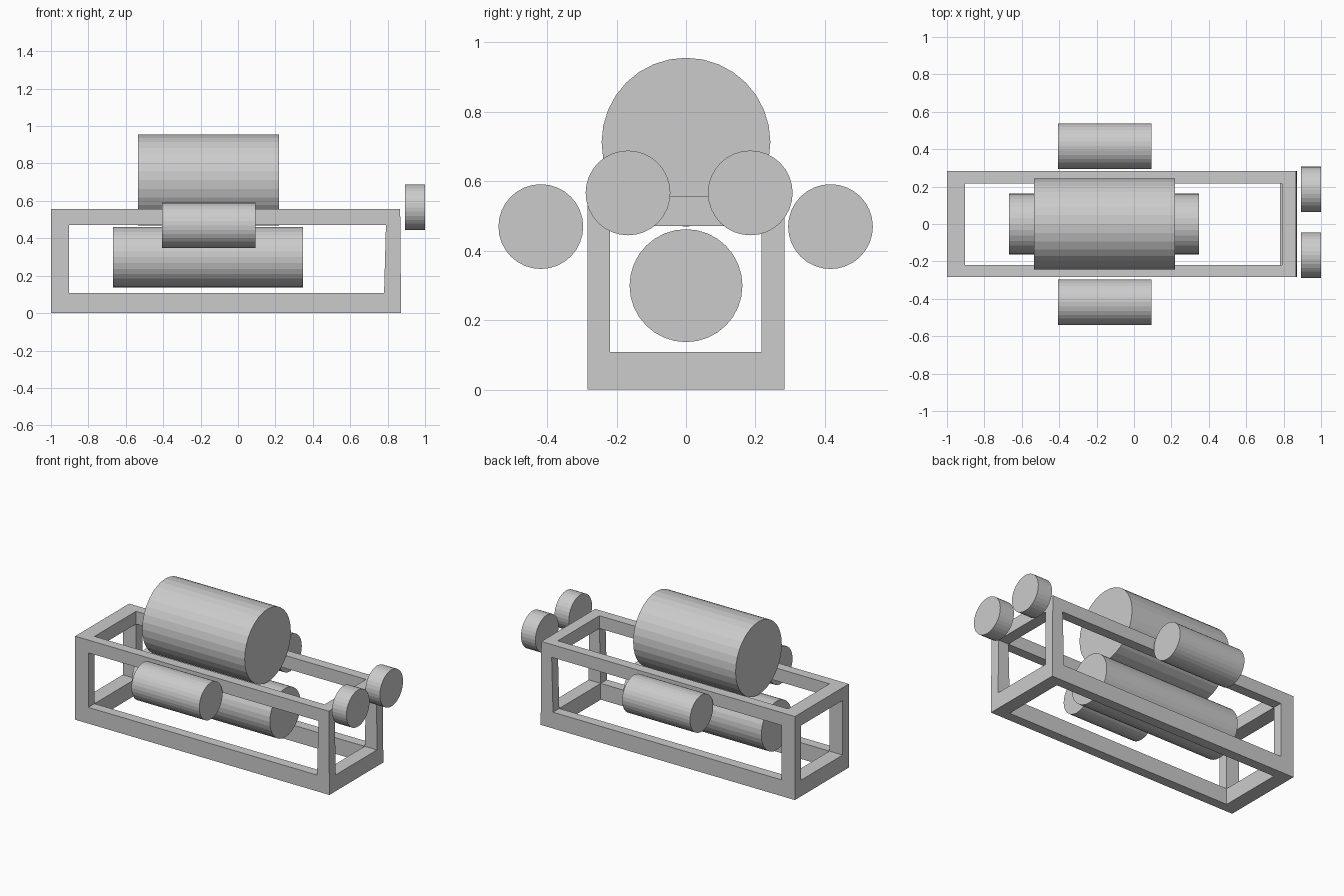
import bpy, bmesh
from math import pi
from itertools import product

if "Cube" in bpy.data.objects:
    bpy.data.objects.remove(bpy.data.objects["Cube"])


def drum(name, x0, x1, y, z, r):
    """Flat-shaded cylinder lying along x."""
    bpy.ops.mesh.primitive_cylinder_add(
        vertices=32, radius=r, depth=x1 - x0,
        location=((x0 + x1) / 2, y, z), rotation=(0, pi / 2, 0))
    bpy.context.object.name = name


def build_frame():
    """Open box frame: 3x3x3 cells, solid only along the box edges."""
    ys = (-0.284, -0.219, 0.217, 0.283)
    zs = (0.0, 0.108, 0.471, 0.556)
    # the right-hand posts taper slightly towards the top
    inner_x = (0.781, 0.781, 0.791, 0.791)
    outer_x = (0.872, 0.871, 0.868, 0.867)

    def solid(c):
        return all(0 <= i <= 2 for i in c) and sum(i != 1 for i in c) >= 2

    bm = bmesh.new()
    verts = {}

    def vert(i, j, k):
        if (i, j, k) not in verts:
            x = (-1.0, -0.903, inner_x[k], outer_x[k])[i]
            verts[i, j, k] = bm.verts.new((x, ys[j], zs[k]))
        return verts[i, j, k]

    for cell in product(range(3), repeat=3):
        if not solid(cell):
            continue
        for axis, side in product(range(3), (0, 1)):
            near = list(cell)
            near[axis] += 1 if side else -1
            if solid(near):
                continue
            u, v = (axis + 1) % 3, (axis + 2) % 3
            ring = []
            for du, dv in ((0, 0), (1, 0), (1, 1), (0, 1)):
                p = list(cell)
                p[axis] += side
                p[u] += du
                p[v] += dv
                ring.append(vert(*p))
            bm.faces.new(ring if side else ring[::-1])
    # merge coplanar cell faces along the bars
    bmesh.ops.dissolve_limit(bm, angle_limit=0.002, verts=bm.verts, edges=bm.edges)
    mesh = bpy.data.meshes.new("frame")
    bm.to_mesh(mesh)
    bm.free()
    bpy.context.collection.objects.link(bpy.data.objects.new("frame", mesh))


build_frame()

# Large drum on top and long drum inside the frame
drum("top_drum", -0.535, 0.219, 0.0, 0.712, 0.243)
drum("inner_drum", -0.668, 0.348, 0.0, 0.299, 0.1625)

# Side tanks
drum("side_tank_front", -0.406, 0.093, -0.418, 0.469, 0.122)
drum("side_tank_back", -0.406, 0.093, 0.416, 0.469, 0.122)

# Short discs beyond the right end
drum("end_disc_front", 0.894, 1.0, -0.167, 0.566, 0.122)
drum("end_disc_back", 0.894, 1.0, 0.185, 0.566, 0.122)
